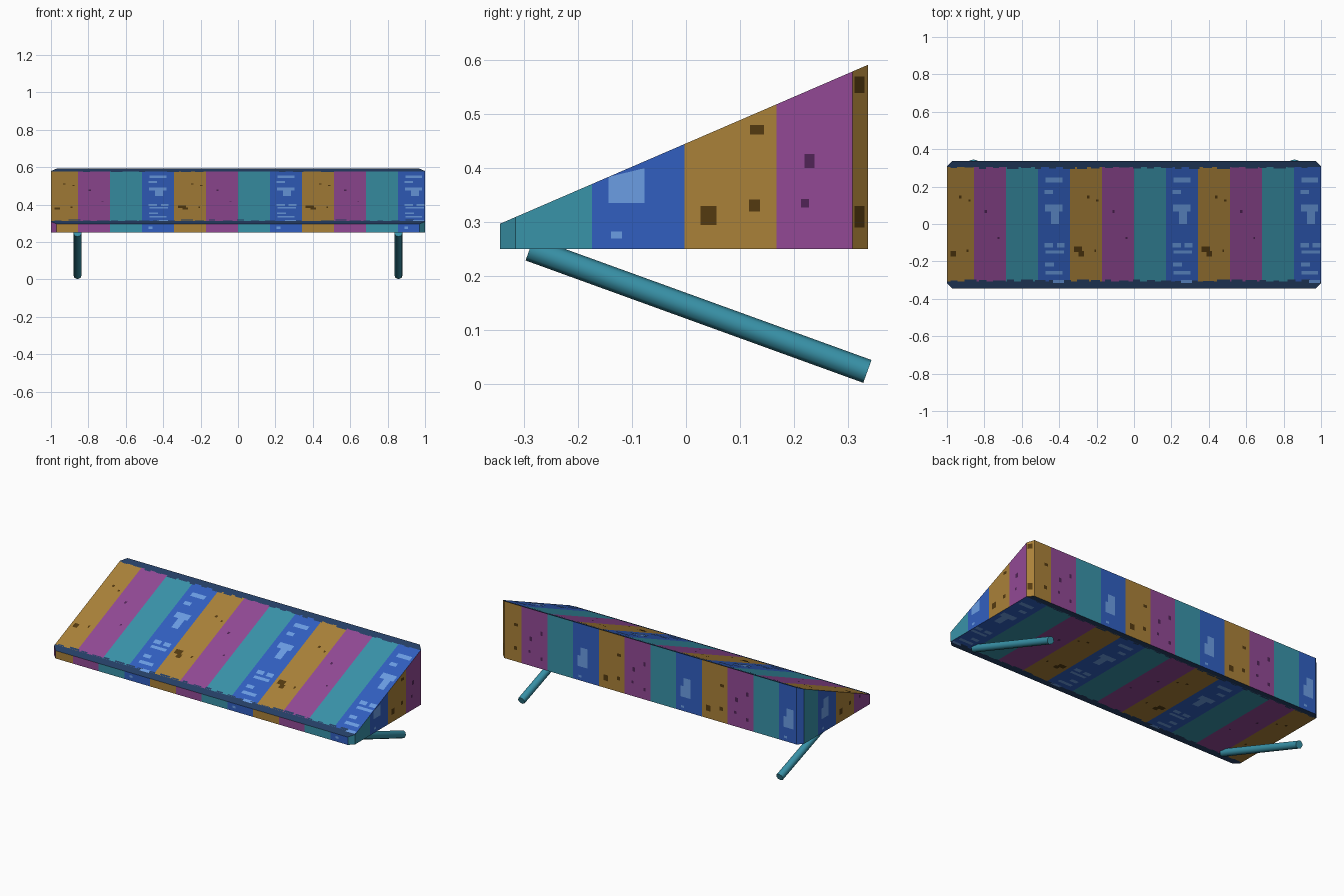
import bpy, bmesh, math, random
from mathutils import Vector

if "Cube" in bpy.data.objects:
    bpy.data.objects.remove(bpy.data.objects["Cube"])

random.seed(4)
W = 0.171                                   # stripe width
X, YF, YB, Z0 = 1.0, -0.345, 0.338, 0.25    # canopy extents
CH = 0.029                                  # corner chamfer


def top(y):                                 # height of the sloping roof
    return 0.297 + (y - YF) * 0.295 / (YB - YF)


# Colours
def lin(c):
    c /= 255
    return c / 12.92 if c <= 0.04045 else ((c + 0.055) / 1.055) ** 2.4


COLOURS = [("teal", (57, 147, 169)), ("blue", (49, 95, 192)), ("ochre", (170, 129, 57)),
           ("purple", (146, 73, 149)), ("navy", (37, 63, 102)), ("light blue", (107, 157, 228)),
           ("dark brown", (84, 58, 16)), ("dark purple", (80, 36, 86))]
TEAL, BLUE, OCHRE, PURPLE, NAVY, LIGHT, BROWN, PLUM = range(8)
mats = []
for name, rgb in COLOURS:
    m = bpy.data.materials.new(name)
    m.diffuse_color = (*[lin(c) for c in rgb], 1)
    m.use_nodes = True
    m.node_tree.nodes["Principled BSDF"].inputs["Base Color"].default_value = m.diffuse_color
    mats.append(m)


def finish(bm, name):
    me = bpy.data.meshes.new(name)
    bm.to_mesh(me)
    bm.free()
    for m in mats:
        me.materials.append(m)
    ob = bpy.data.objects.new(name, me)
    bpy.context.collection.objects.link(ob)
    return ob


# Canopy: chamfered plan extruded up to the slope, then cut along the stripes
bm = bmesh.new()
plan = [(-X + CH, YF), (X - CH, YF), (X, YF + CH), (X, YB - CH),
        (X - CH, YB), (-X + CH, YB), (-X, YB - CH), (-X, YF + CH)]
lo = [bm.verts.new((x, y, Z0)) for x, y in plan]
hi = [bm.verts.new((x, y, top(y))) for x, y in plan]
bm.faces.new(lo[::-1])
bm.faces.new(hi)
for i in range(8):
    j = (i + 1) % 8
    bm.faces.new((lo[i], lo[j], hi[j], hi[i]))


def cut(co, no):
    bmesh.ops.bisect_plane(bm, geom=bm.verts[:] + bm.edges[:] + bm.faces[:],
                           plane_co=co, plane_no=no)


for k in range(-5, 6):
    cut((k * W, 0, 0), (1, 0, 0))
for y in (-0.307, -W - 0.003, -0.003, 0.003, W - 0.003, W + 0.003, -W + 0.003, 0.305):
    cut((0, y, 0), (0, 1, 0))
bm.normal_update()
CORNER = {(1, -1): TEAL, (1, 1): OCHRE, (-1, 1): BLUE, (-1, -1): PURPLE}
for f in bm.faces:
    n, c = f.normal, f.calc_center_median()
    if abs(n.z) > 0.5:                       # roof and underside
        f.material_index = NAVY if c.y > 0.305 or c.y < -0.307 else math.floor(c.x / W) % 4
    elif abs(n.y) > 0.9:                     # front and back
        f.material_index = math.floor(-c.x * n.y / W) % 4
    elif abs(n.x) > 0.9:                     # ends
        f.material_index = (math.floor((c.y * n.x + 0.003) / W) + 2) % 4
    else:                                    # chamfered corners
        f.material_index = CORNER[(1 if n.x > 0 else -1, 1 if n.y > 0 else -1)]
finish(bm, "canopy")

# Painted patches lying just off the canopy surfaces
bm = bmesh.new()


def patch(pts, out, mat):
    out = Vector(out)
    f = bm.faces.new([bm.verts.new(Vector(p) + out * 0.0015) for p in pts])
    f.normal_update()
    if f.normal.dot(out) < 0:
        f.normal_flip()
    f.material_index = mat


def flat(x0, x1, y0, y1, mat):               # same paint on roof and underside
    q = ((x0, y0), (x1, y0), (x1, y1), (x0, y1))
    patch([(x, y, top(y)) for x, y in q], (0, -0.39, 0.92), mat)
    patch([(x, y, Z0) for x, y in q], (0, 0, -1), mat)


ROOF = {BLUE: (LIGHT, [(.04, .13, .222, .248), (.035, .08, .16, .183), (.038, .13, .067, .105),
                       (.07, .112, 0, .067), (.035, .08, -.125, -.1), (.1, .142, -.125, -.1),
                       (.04, .14, -.158, -.14), (.038, .085, -.227, -.205),
                       (.04, .13, -.27, -.25), (.08, .14, -.315, -.298)]),
        OCHRE: (BROWN, [(.02, .065, -.15, -.12), (.045, .075, -.172, -.145),
                        (.09, .105, .138, .152), (.14, .152, .12, .132), (.13, .14, -.15, -.135)]),
        PURPLE: (PLUM, [(.055, .068, .06, .075), (.125, .135, -.08, -.07)])}
WALL = {BLUE: (LIGHT, [(.03, .097, .335, .4), (.05, .097, .4, .45), (.035, .055, .27, .283)]),
        OCHRE: (BROWN, [(.03, .06, .295, .33), (.12, .14, .32, .342), (.122, .148, .463, .48)]),
        PURPLE: (PLUM, [(.052, .07, .4, .426), (.045, .06, .327, .343),
                        (.125, .14, .45, .475), (.125, .14, .3, .32)])}

for k in range(-6, 6):
    if k % 4 in ROOF:
        mat, rects = ROOF[k % 4]
        for a, b, y0, y1 in rects:
            if abs(k * W + a) < 0.99:
                flat(k * W + a, k * W + b, y0, y1, mat)

# Each wall: (outward normal, map from run distance to x,y, first stripe offset, half length)
WALLS = [((0, -1, 0), lambda u: (u, YF), 0, 0, 0.97),
         ((0, 1, 0), lambda u: (-u, YB), 0, 0, 0.97),
         ((1, 0, 0), lambda u: (X, u), -0.003, 2, 0.308),
         ((-1, 0, 0), lambda u: (-X, -u), -0.003, 2, 0.308)]
for out, pos, off, shift, half in WALLS:
    for k in range(-6, 6):
        kind = (k + shift) % 4
        if kind not in WALL:
            continue
        mat, rects = WALL[kind]
        for a, b, z0, z1 in rects:
            u0, u1 = off + k * W + a, off + k * W + b
            (xa, ya), (xb, yb) = pos(u0), pos(u1)
            if max(abs(u0), abs(u1)) > half or z0 > min(top(ya), top(yb)) - 0.01:
                continue
            patch([(xa, ya, z0), (xb, yb, z0), (xb, yb, min(z1, top(yb))),
                   (xa, ya, min(z1, top(ya)))], out, mat)

# Dark flecks on the ochre back corner
for z0, z1 in ((.54, .57), (.29, .33)):
    patch([(X - 0.003, YB - CH + .003, z0), (X - 0.021, YB - .008, z0),
           (X - 0.021, YB - .008, z1), (X - 0.003, YB - CH + .003, z1)], (.707, .707, 0), BROWN)

# Ragged inner edge of the navy trim
for i in range(26):
    x = -0.98 + i * 0.075
    for edge, d in ((0.305, -1), (-0.307, 1)):
        a = edge + d * random.uniform(.003, .012)
        flat(x, x + random.uniform(.03, .07), min(a, edge), max(a, edge), NAVY)
finish(bm, "painted_patches")

# Slanting support poles
a, b = Vector((0, -0.29, 0.25)), Vector((0, 0.3365, 0.023))
for name, x in (("left_pole", -0.858), ("right_pole", 0.858)):
    bpy.ops.mesh.primitive_cylinder_add(vertices=8, radius=0.0225, depth=(b - a).length,
                                        location=(a + b) / 2 + Vector((x, 0, 0)),
                                        rotation=(b - a).to_track_quat('Z', 'X').to_euler())
    pole = bpy.context.object
    pole.name = name
    pole.data.materials.append(mats[TEAL])
    bpy.ops.object.shade_smooth_by_angle(angle=math.radians(50))
